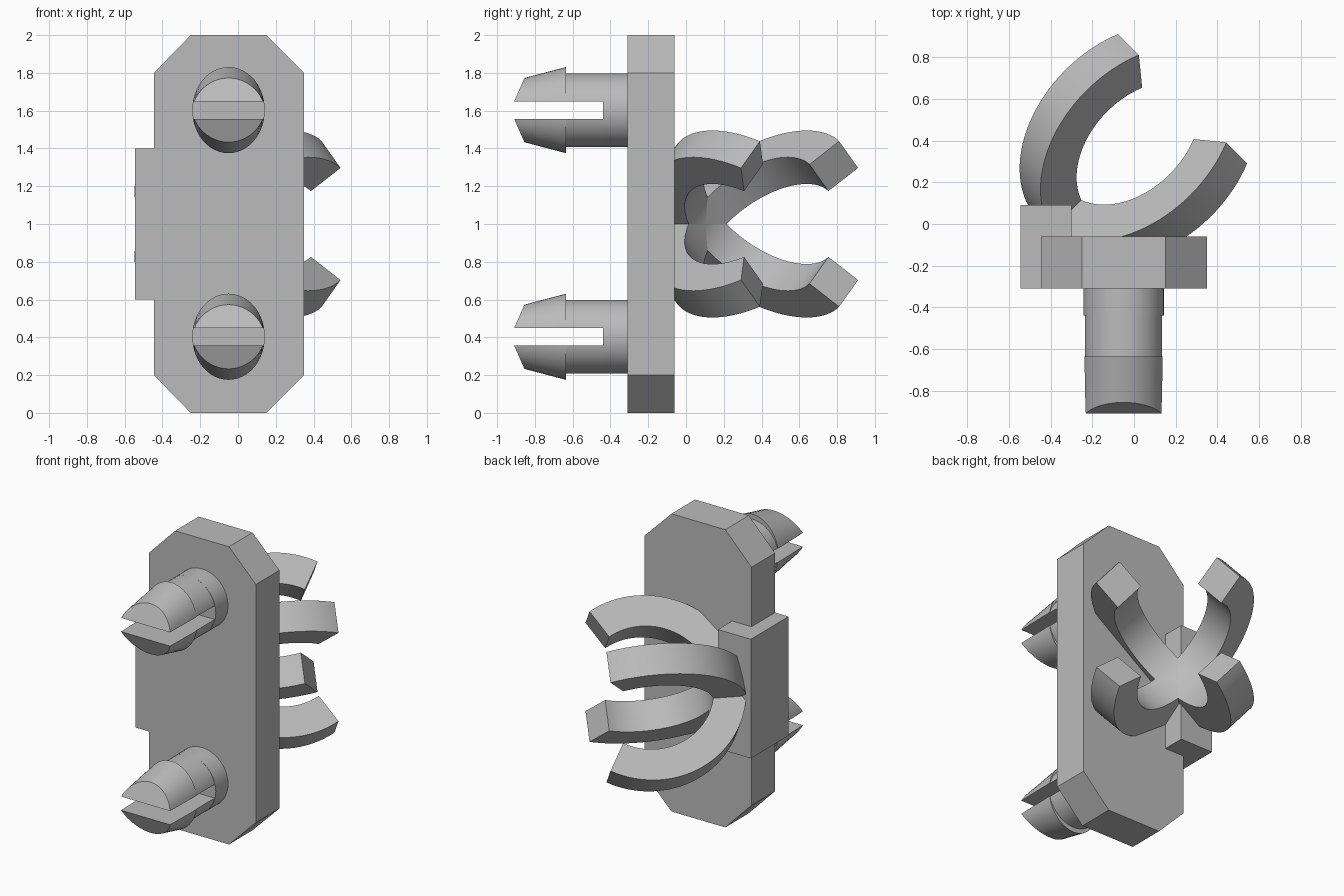
import bpy, bmesh, math
from mathutils import Vector

cube = bpy.data.objects.get("Cube")
if cube:
    bpy.data.objects.remove(cube, do_unlink=True)

grey = bpy.data.materials.new("plain_grey")
grey.use_nodes = True
COLOUR = (0.5, 0.5, 0.5, 1)
grey.diffuse_color = COLOUR
grey.node_tree.nodes["Principled BSDF"].inputs["Base Color"].default_value = COLOUR


def finish(name, bm, location=(0, 0, 0)):
    """Turn a bmesh into a smooth-by-angle object."""
    bmesh.ops.recalc_face_normals(bm, faces=bm.faces)
    mesh = bpy.data.meshes.new(name)
    bm.to_mesh(mesh)
    bm.free()
    mesh.materials.append(grey)
    obj = bpy.data.objects.new(name, mesh)
    obj.location = location
    bpy.context.collection.objects.link(obj)
    bpy.ops.object.select_all(action='DESELECT')
    obj.select_set(True)
    bpy.context.view_layer.objects.active = obj
    bpy.ops.object.shade_smooth_by_angle(angle=math.radians(30))
    return obj


def loft(rings):
    """Skin a list of equal point rings and cap both ends."""
    bm = bmesh.new()
    loops = [[bm.verts.new(p) for p in ring] for ring in rings]
    n = len(loops[0])
    for a, b in zip(loops, loops[1:]):
        for i in range(n):
            j = (i + 1) % n
            bm.faces.new((a[i], a[j], b[j], b[i]))
    bm.faces.new(loops[0])
    bm.faces.new(loops[-1])
    return bm


def prism(outline, y0, y1):
    return loft([[(x, y, z) for x, z in outline] for y in (y0, y1)])


def ellipse(y, width, height, n=48):
    return [(width * math.cos(math.tau * i / n), y, height * math.sin(math.tau * i / n))
            for i in range(n)]


def trim(bm, point, normal):
    """Cut away everything on the normal's side and close the cut."""
    geom = bm.verts[:] + bm.edges[:] + bm.faces[:]
    cut = bmesh.ops.bisect_plane(bm, geom=geom, plane_co=point, plane_no=normal,
                                 clear_outer=True)["geom_cut"]
    edges = [e for e in cut if isinstance(e, bmesh.types.BMEdge)]
    bmesh.ops.holes_fill(bm, edges=edges, sides=0)


# Chamfered mounting plate with a side tab
FRONT, BACK = -0.31, -0.06
plate = [(-0.25, 0), (0.15, 0), (0.35, 0.2), (0.35, 1.8), (0.15, 2), (-0.25, 2),
         (-0.445, 1.8), (-0.445, 1.4), (-0.545, 1.4), (-0.545, 0.6),
         (-0.445, 0.6), (-0.445, 0.2)]
finish("mounting_plate", prism(plate, FRONT, BACK))

# Support block behind the tab
block = [(-0.545, 0.6), (-0.3, 0.6), (-0.3, 1.4), (-0.545, 1.4)]
finish("support_block", prism(block, BACK, 0.09))

# Split snap pins: solid root, two half stems, two barbed half heads
SLOT = 0.046
for label, z in (("lower", 0.403), ("upper", 1.603)):
    place = (-0.05, 0, z)
    finish(label + "_pin_root",
           loft([ellipse(y, 0.193, 0.195) for y in (FRONT, -0.44)]), place)
    for side, s in (("bottom", -1), ("top", 1)):
        stem = loft([ellipse(y, 0.19, 0.195) for y in (-0.44, -0.635)])
        trim(stem, (0, 0, s * SLOT), (0, 0, -s))
        finish(f"{label}_pin_{side}_stem", stem, place)
        head = loft([ellipse(-0.635, 0.192, 0.228), ellipse(-0.92, 0.19, 0.153)])
        trim(head, (0, 0, s * SLOT), (0, 0, -s))
        trim(head, (0, -0.91, s * SLOT), (0, -0.125, s * 0.055))
        finish(f"{label}_pin_{side}_head", head, place)

# Ball socket claw: two crossed arcs opening diagonally
axis = Vector((1, 1, 0)).normalized()
across = Vector((-1, 1, 0)).normalized()
up = Vector((0, 0, 1))
STEPS, OUTER, INNER, HALF = 64, 0.6, 0.4, 0.1
for name, s in (("rising_claw_arc", 1), ("falling_claw_arc", -1)):
    reach = (across + s * up).normalized()
    width = axis.cross(reach)
    rings = []
    for i in range(STEPS + 1):
        t = math.radians(-210 + 240 * i / STEPS)
        ray = reach * math.cos(t) + axis * math.sin(t)
        rings.append([ray * r + width * w for r, w in
                      ((INNER, -HALF), (OUTER, -HALF), (OUTER, HALF), (INNER, HALF))])
    finish(name, loft(rings), (0.021, 0.389, 1))
